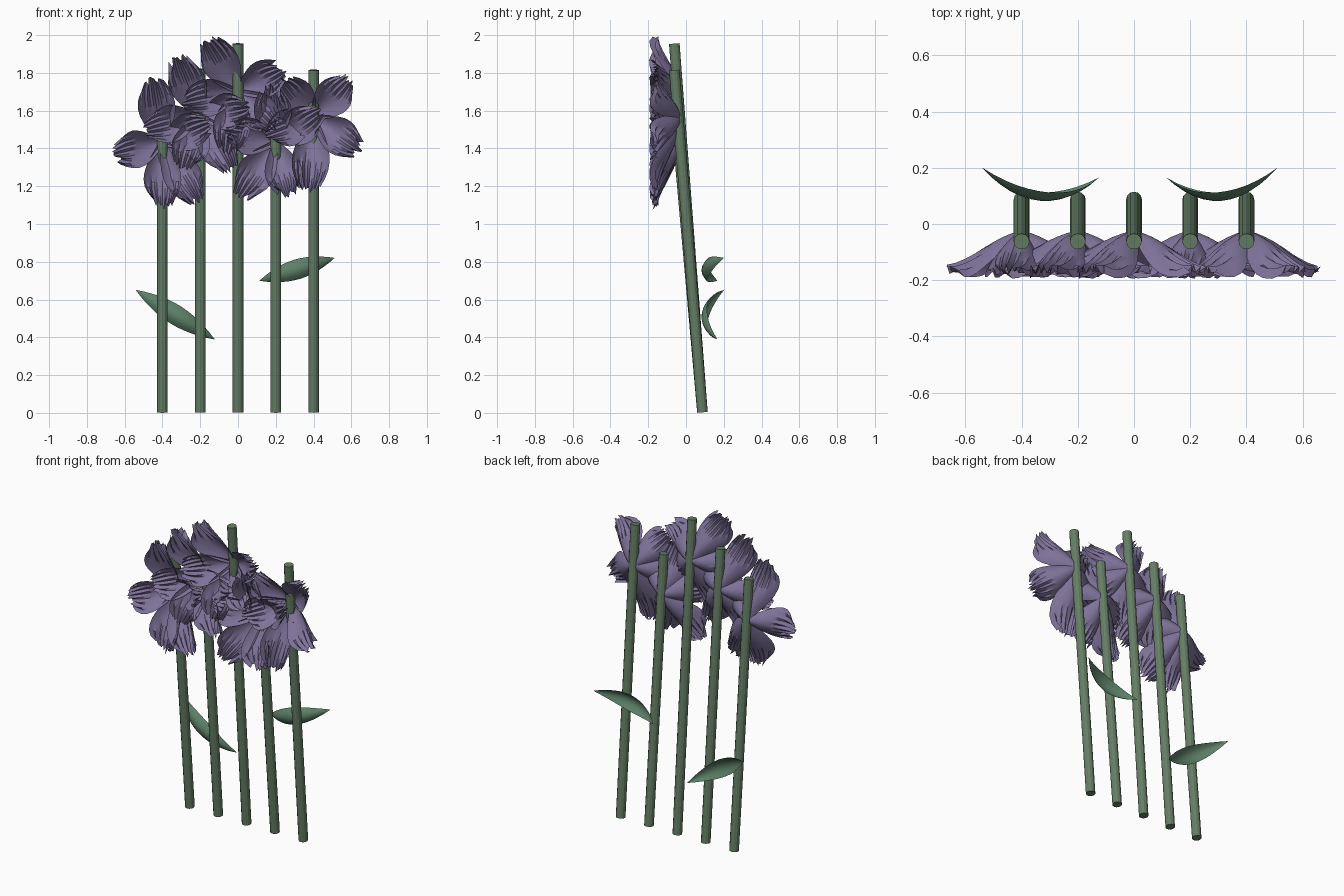
import bpy, bmesh, math, random
from mathutils import Vector

if "Cube" in bpy.data.objects:
    bpy.data.objects.remove(bpy.data.objects["Cube"])

random.seed(4)


def material(name, rgb):
    m = bpy.data.materials.new(name)
    m.diffuse_color = (*rgb, 1)
    m.use_nodes = True
    m.node_tree.nodes["Principled BSDF"].inputs["Base Color"].default_value = m.diffuse_color
    return m


PURPLE = material("petal_purple", (0.21, 0.17, 0.32))
GREEN = material("stem_green", (0.13, 0.21, 0.13))
LEAF = material("leaf_green", (0.11, 0.22, 0.14))


def finish(bm, name, mat, angle):
    me = bpy.data.meshes.new(name)
    bm.to_mesh(me)
    bm.free()
    ob = bpy.data.objects.new(name, me)
    bpy.context.collection.objects.link(ob)
    me.materials.append(mat)
    bpy.ops.object.select_all(action='DESELECT')
    ob.select_set(True)
    bpy.context.view_layer.objects.active = ob
    bpy.ops.object.shade_smooth_by_angle(angle=math.radians(angle))
    return ob


def grid(bm, nu, nv, fn):
    """Surface patch from fn(u, v), u in 0..1, v in -1..1."""
    rows = [[bm.verts.new(fn(i / nu, 2 * j / nv - 1)) for j in range(nv + 1)]
            for i in range(nu + 1)]
    for a, b in zip(rows, rows[1:]):
        for j in range(nv):
            bm.faces.new((a[j], a[j + 1], b[j + 1], b[j]))


def stem(name, x, top):
    bm = bmesh.new()
    a, b = Vector((x, 0.087, 0.003)), Vector((x, -0.062, top))
    side = Vector((1, 0, 0))
    up = (b - a).normalized().cross(side)
    rings = [[bm.verts.new(p + 0.028 * (side * math.cos(t) + up * math.sin(t)))
              for t in (k * math.tau / 12 for k in range(12))] for p in (a, b)]
    for k in range(12):
        n = (k + 1) % 12
        bm.faces.new((rings[0][k], rings[0][n], rings[1][n], rings[1][k]))
    bm.faces.new(rings[0][::-1])
    bm.faces.new(rings[1])
    finish(bm, name, GREEN, 20)


def petal(bm, cx, cz, tx, tz):
    """Cupped petal from the stem (cx, cz), its broad part at (tx, tz), ragged at the tip."""
    dist = math.hypot(tx - cx, tz - cz)
    d = ((tx - cx) / dist, (tz - cz) / dist)
    length = dist + 0.095
    nv = 14
    pleat = [random.uniform(0.4, 1.0) * (1 if j % 2 else -1) for j in range(nv + 1)]
    jag = [random.uniform(-0.03, 0.012) for _ in range(nv + 1)]

    def point(u, v):
        j = round((v + 1) * nv / 2)
        ruffle = max(0, (u - 0.4) / 0.6)
        swell = math.sin(math.pi * u)
        half = 0.1 * math.sin(math.pi * (0.06 + 0.74 * u ** 1.1))
        r = length * u - 0.03 * u * v * v + jag[j] * ruffle ** 2
        w = half * v
        y = -0.025 - 0.125 * math.sin(math.pi / 2 * u ** 1.25)
        y -= 0.05 * v * v * swell ** 0.7 + 0.012 * ruffle
        y += 0.02 * swell * (1 - v * v) + 0.018 * pleat[j] * ruffle
        return (cx + d[0] * r - d[1] * w, max(y, -0.195), cz + d[1] * r + d[0] * w)

    grid(bm, 8, nv, point)


def flower(name, x, z, targets):
    bm = bmesh.new()
    for tx, tz in targets:
        petal(bm, x, z, tx, tz)
    finish(bm, name, PURPLE, 30)


def leaf(name, inner, outer):
    """Pointed leaf arching back from the stems at both ends."""
    a, b = Vector(inner), Vector(outer)
    along = b - a
    across = Vector((-along.z, 0, along.x)).normalized()

    def point(u, v):
        p = a + along * u + across * (0.052 * math.sin(math.pi * u) ** 0.9 + 0.001) * v
        p.y += -0.4 * u * (1 - u) + 0.03 * v * v * math.sin(math.pi * u)
        return p

    bm = bmesh.new()
    grid(bm, 12, 6, point)
    finish(bm, name, LEAF, 40)


# stems and flower heads: x, stem top, flower height, middle of each petal (x, z)
heads = [
    (-0.4, 1.68, 1.43, [(-.44, 1.68), (-.23, 1.5), (-.26, 1.2), (-.40, 1.18), (-.565, 1.39)]),
    (-0.2, 1.82, 1.57, [(-.29, 1.8), (-.03, 1.6), (-.08, 1.36), (-.26, 1.38), (-.40, 1.52)]),
    (0, 1.955, 1.70, [(-.12, 1.9), (.16, 1.78), (.13, 1.57), (-.04, 1.47), (-.20, 1.66)]),
    (0.2, 1.68, 1.43, [(.06, 1.22), (.25, 1.24), (.36, 1.54), (.18, 1.64), (.03, 1.47)]),
    (0.4, 1.815, 1.56, [(.53, 1.7), (.57, 1.44), (.38, 1.26), (.24, 1.5), (.29, 1.69)]),
]
for i, (x, top, z, targets) in enumerate(heads, 1):
    stem(f"stem_{i}", x, top)
    flower(f"flower_{i}", x, z, targets)

# leaves behind the stems
leaf("left_leaf", (-0.125, 0.165, 0.39), (-0.54, 0.2, 0.65))
leaf("right_leaf", (0.115, 0.165, 0.70), (0.51, 0.2, 0.82))
